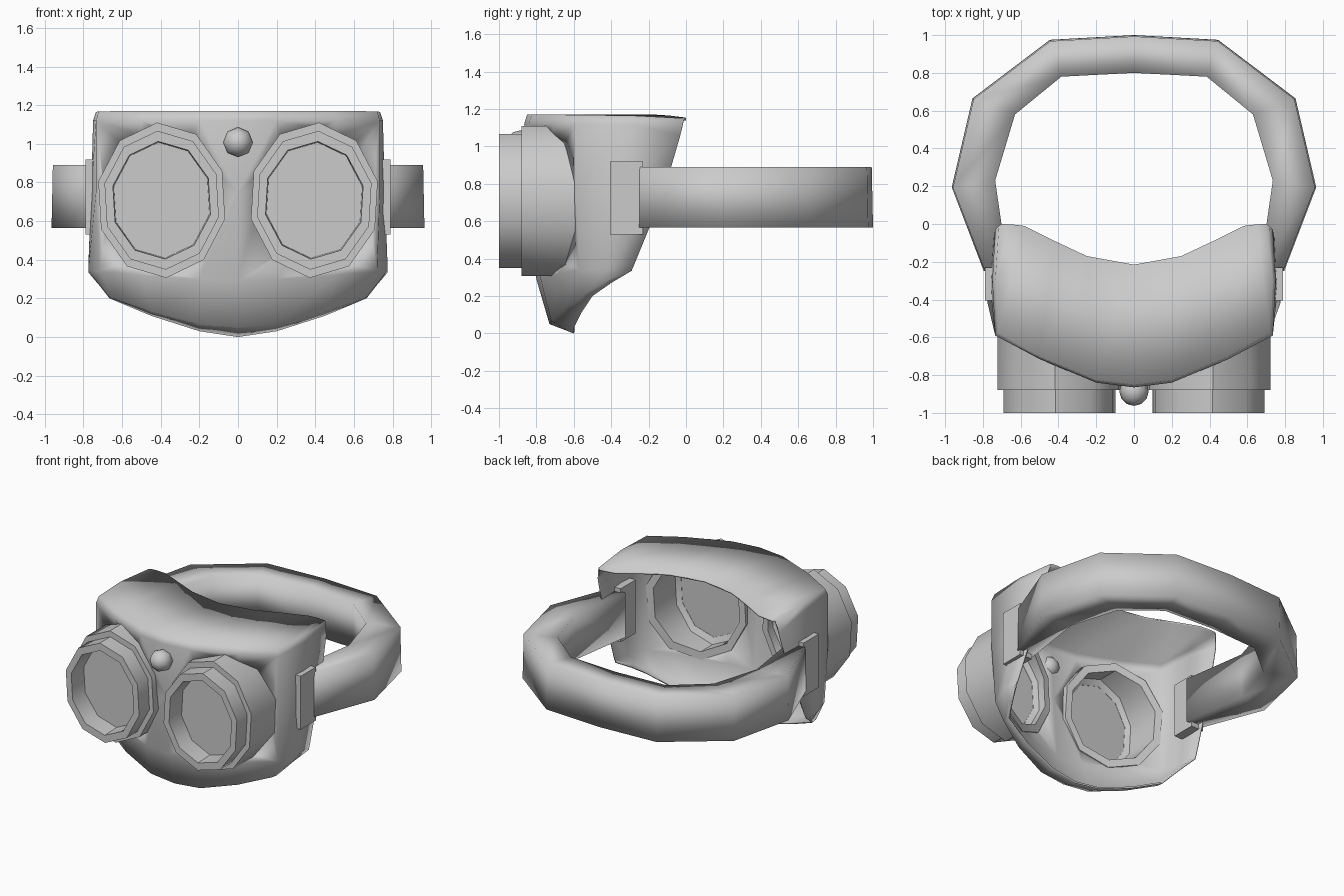
import bpy, bmesh, math

if "Cube" in bpy.data.objects:
    bpy.data.objects.remove(bpy.data.objects["Cube"])

grey = bpy.data.materials.new("plain_grey")
grey.diffuse_color = (0.6, 0.6, 0.6, 1)
grey.use_nodes = True
grey.node_tree.nodes["Principled BSDF"].inputs["Base Color"].default_value = grey.diffuse_color


def make(name, verts, faces, angle=None, recalc=True):
    """Mesh object from points and faces; smooth, with sharp edges above angle."""
    me = bpy.data.meshes.new(name)
    me.from_pydata(verts, [], faces)
    bm = bmesh.new()
    bm.from_mesh(me)
    bmesh.ops.remove_doubles(bm, verts=bm.verts, dist=1e-4)
    if recalc:
        bmesh.ops.recalc_face_normals(bm, faces=bm.faces)
    bm.to_mesh(me)
    bm.free()
    ob = bpy.data.objects.new(name, me)
    bpy.context.collection.objects.link(ob)
    me.materials.append(grey)
    me.shade_smooth()
    if angle:
        bpy.ops.object.select_all(action='DESELECT')
        ob.select_set(True)
        bpy.context.view_layer.objects.active = ob
        bpy.ops.object.shade_smooth_by_angle(angle=math.radians(angle))
    return ob


def grid_faces(rows, cols, wrap=False):
    n = cols if wrap else cols - 1
    return [(r * cols + c, r * cols + (c + 1) % cols,
             (r + 1) * cols + (c + 1) % cols, (r + 1) * cols + c)
            for r in range(rows - 1) for c in range(n)]


def mirrored(half):
    """Centre-to-right points extended to a left-to-right row."""
    return [(-p[0], *p[1:]) for p in reversed(half[1:])] + half


# Mask shell: rows from the bottom lip up to the back edge of the top
mask_rows = [
    [(0, -.60, 0), (.2, -.60, .03), (.45, -.56, .11), (.665, -.50, .20), (.72, -.40, .27), (.775, -.29, .335)],
    [(0, -.73, .05), (.2, -.72, .065), (.45, -.65, .13), (.665, -.55, .205), (.73, -.42, .285), (.775, -.29, .34)],
    [(0, -.80, .29), (.2, -.78, .30), (.5, -.68, .32), (.72, -.57, .34), (.775, -.42, .345), (.775, -.28, .36)],
    [(0, -.84, .75), (.2, -.815, .75), (.5, -.70, .75), (.735, -.59, .75), (.76, -.35, .75), (.75, -.12, .75)],
    [(0, -.865, 1.12), (.2, -.84, 1.12), (.5, -.715, 1.12), (.735, -.59, 1.12), (.75, -.3, 1.12), (.735, -.03, 1.06)],
    [(0, -.85, 1.17), (.2, -.825, 1.17), (.5, -.70, 1.17), (.72, -.575, 1.168), (.735, -.3, 1.165), (.715, -.01, 1.15)],
    [(0, -.215, 1.17), (.25, -.17, 1.17), (.42, -.09, 1.165), (.58, -.01, 1.155), (.65, -.002, 1.153), (.70, 0, 1.15)],
]
verts = [p for row in mask_rows for p in mirrored(row)]
mask = make("mask_shell", verts, grid_faces(len(mask_rows), 11), recalc=False)
thick = mask.modifiers.new("thickness", 'SOLIDIFY')
thick.thickness = 0.012


# Eyepieces
SIDES = 10


def ring(side, rx, rz, depth):
    """Oval ring around one eye; depth is a y value or a function of x."""
    pts = []
    for i in range(SIDES):
        a = math.radians(86 + 36 * i)
        x, z = .395 + rx * math.cos(a), .708 + rz * math.sin(a)
        pts.append((side * x, depth(x) if callable(depth) else depth, z))
    return pts


def mask_front(x):
    """Depth just behind the mask surface."""
    return (-.84 + .125 * x if x < .2 else -.815 + .383 * (x - .2)) + .045


for side, label in ((-1, "left"), (1, "right")):
    # Oval hole through the mask
    pts = ring(side, .31, .375, -1.2) + ring(side, .31, .375, -.3)
    caps = [tuple(range(SIDES)), tuple(range(SIDES, 2 * SIDES))]
    cutter = make(label + "_eye_cutter", pts, grid_faces(2, SIDES, True) + caps)
    cutter.hide_render = True
    cutter.hide_set(True)
    hole = mask.modifiers.new(label + "_eye_hole", 'BOOLEAN')
    hole.operation = 'DIFFERENCE'
    hole.solver = 'EXACT'
    hole.object = cutter
    # Stepped cup: back edge, wide barrel, narrow rim, bore and back again
    steps = [(.338, .403, mask_front), (.338, .403, -.88), (.305, .36, -.88),
             (.305, .36, -1.0), (.26, .305, -1.0), (.255, .30, -.86),
             (.29, .345, -.84), (.29, .345, mask_front)]
    pts = [p for s in steps for p in ring(side, *s)]
    faces = grid_faces(len(steps), SIDES, True)
    last = (len(steps) - 1) * SIDES
    faces += [(last + i, last + (i + 1) % SIDES, (i + 1) % SIDES, i) for i in range(SIDES)]
    make(label + "_eyepiece", pts, faces, 40)
    # Flat lens at the bottom of the bore
    make(label + "_lens", ring(side, .258, .303, -.862), [tuple(range(SIDES))])


# Head strap: box section swept around the back
outer = mirrored([(0, 1), (.445, .975), (.855, .665), (.965, .195), (.795, -.25)])
inner = mirrored([(0, .80), (.385, .78), (.63, .58), (.735, .23), (.665, -.25)])
verts = []
for (ox, oy), (ix, iy) in zip(outer, inner):
    verts += [(ox, oy, .565), (ox * .993, oy * .993, .89), (ix, iy, .89), (ix, iy, .565)]
n = len(outer)
make("head_strap", verts, grid_faces(n, 4, True) + [(0, 1, 2, 3), tuple(range(4 * n - 4, 4 * n))])

# Strap buckles on the mask sides
for side, label in ((-1, "left"), (1, "right")):
    verts = [(side * x, y, z) for x in (.69, .79) for y in (-.405, -.23) for z in (.53, .92)]
    make(label + "_buckle", verts, [(0, 1, 3, 2), (4, 5, 7, 6), (0, 1, 5, 4),
                                    (2, 3, 7, 6), (0, 2, 6, 4), (1, 3, 7, 5)], 40)

# Round stud between the eyes
bpy.ops.mesh.primitive_uv_sphere_add(segments=8, ring_count=6, radius=.078,
                                     location=(0, -.885, 1.008), rotation=(math.pi / 2, 0, 0))
stud = bpy.context.object
stud.name = "brow_stud"
stud.data.materials.append(grey)
bpy.ops.object.shade_smooth()
